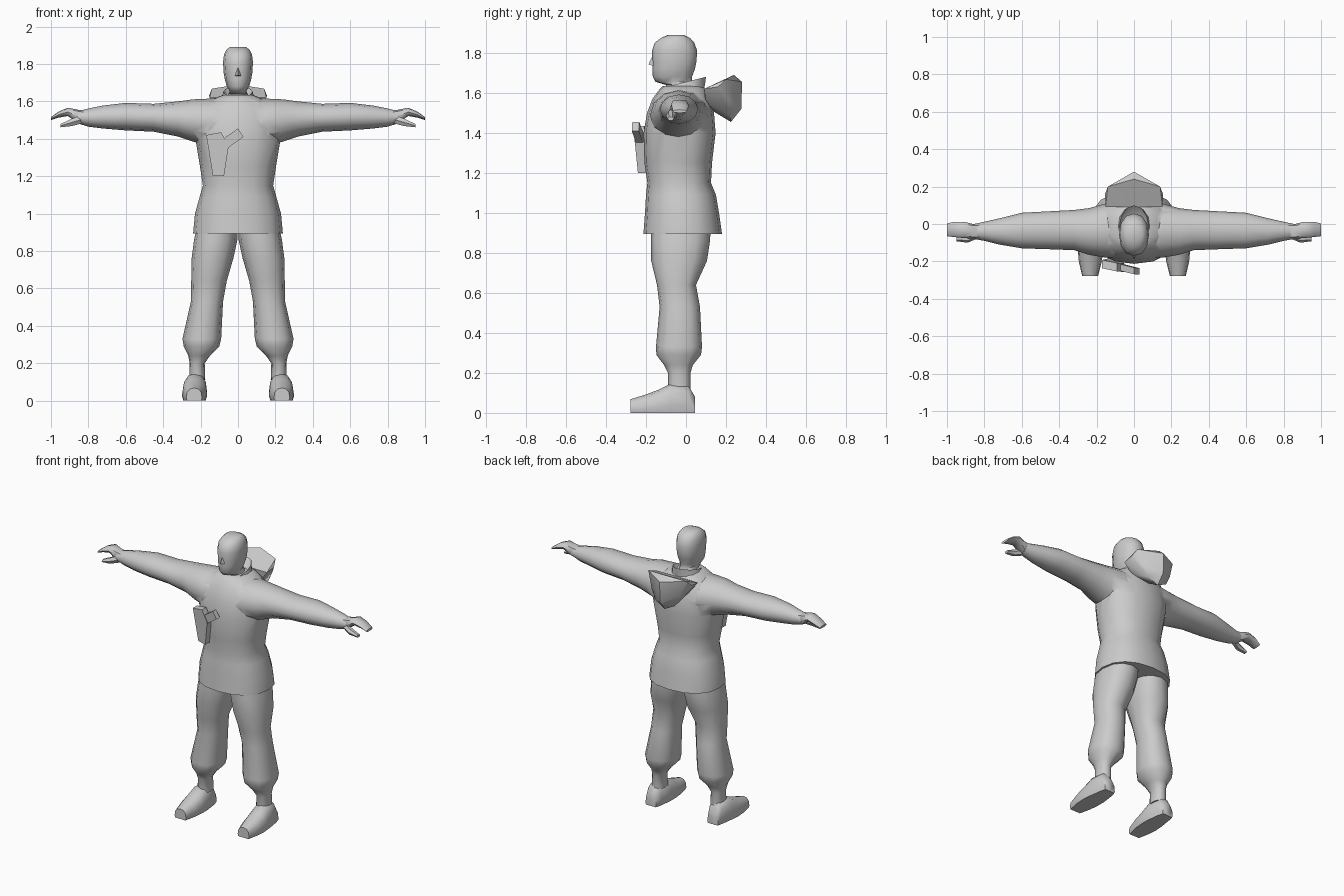
import bpy, bmesh, math


def finish(bm, name, mirror=False, angle=50):
    bmesh.ops.recalc_face_normals(bm, faces=bm.faces[:])
    me = bpy.data.meshes.new(name)
    bm.to_mesh(me)
    bm.free()
    ob = bpy.data.objects.new(name, me)
    bpy.context.collection.objects.link(ob)
    if mirror:
        ob.modifiers.new("Mirror", 'MIRROR').use_clip = False
    smooth(ob, angle)
    return ob


def smooth(ob, angle):
    bpy.ops.object.select_all(action='DESELECT')
    ob.select_set(True)
    bpy.context.view_layer.objects.active = ob
    bpy.ops.object.shade_smooth_by_angle(angle=math.radians(angle))


def loft(name, axis, sections, n=12, power=2.0, mirror=False, shear=0.0):
    """Rings of (position, u0, u1, v0, v1) bridged along an axis; u, v are the other two axes in order."""
    bm = bmesh.new()
    rings = []
    for t, u0, u1, v0, v1 in sections:
        ring = []
        for i in range(n):
            a = 2 * math.pi * i / n
            c, s = math.cos(a), math.sin(a)
            c = math.copysign(abs(c) ** (2 / power), c)
            s = math.copysign(abs(s) ** (2 / power), s)
            co = [(u0 + u1) / 2 + c * (u1 - u0) / 2, (v0 + v1) / 2 + s * (v1 - v0) / 2]
            co.insert(axis, t)
            co[2] = max(0, co[2] + shear * co[1])
            ring.append(bm.verts.new(co))
        rings.append(ring)
    for a, b in zip(rings, rings[1:]):
        for i in range(n):
            j = (i + 1) % n
            bm.faces.new((a[i], a[j], b[j], b[i]))
    bm.faces.new(rings[0])
    bm.faces.new(rings[-1])
    return finish(bm, name, mirror)


def hull(name, points, angle=40):
    bm = bmesh.new()
    for p in points:
        bm.verts.new(p)
    res = bmesh.ops.convex_hull(bm, input=bm.verts[:])
    bmesh.ops.delete(bm, geom=[v for v in res["geom_interior"] if isinstance(v, bmesh.types.BMVert)],
                     context='VERTS')
    return finish(bm, name, False, angle)


X, Y, Z = 0, 1, 2

# Jacket body
body = [(.895, .24, -.213, .18), (1.0, .23, -.205, .165), (1.09, .205, -.2, .15),
        (1.15, .188, -.193, .125), (1.25, .203, -.208, .13), (1.4, .228, -.212, .148),
        (1.5, .225, -.195, .14), (1.57, .19, -.168, .12), (1.615, .13, -.135, .1),
        (1.635, .08, -.115, .08)]
jacket = loft("jacket", Z, [(z, -w, w, a, b) for z, w, a, b in body], n=16, power=2.3)

# Both sleeves in one run, joined into the jacket
half = [(.15, -.18, .11, 1.36, 1.615), (.24, -.165, .085, 1.385, 1.611),
        (.32, -.14, .075, 1.412, 1.6), (.45, -.135, .068, 1.438, 1.587),
        (.6, -.13, .06, 1.445, 1.592), (.72, -.11, .03, 1.455, 1.578),
        (.8, -.09, .012, 1.465, 1.562), (.855, -.08, 0, 1.482, 1.548)]
sleeves = loft("sleeves", X, [(-s[0], *s[1:]) for s in reversed(half)] + half)
mod = jacket.modifiers.new("Union", 'BOOLEAN')
mod.operation, mod.solver, mod.object = 'UNION', 'EXACT', sleeves
bpy.context.view_layer.objects.active = jacket
bpy.ops.object.modifier_apply(modifier=mod.name)
bpy.data.objects.remove(sleeves)
smooth(jacket, 60)

# Hands and thumbs
loft("hand", X, [(.82, -.08, 0, 1.48, 1.55), (.86, -.078, 0, 1.487, 1.556),
                 (.91, -.075, .012, 1.522, 1.566), (.96, -.07, .012, 1.513, 1.545),
                 (1.0, -.065, .003, 1.5, 1.516)], n=8, power=2.6, mirror=True)
loft("thumb", X, [(.83, -.075, -.03, 1.48, 1.53), (.89, -.1, -.055, 1.465, 1.51),
                  (.95, -.092, -.06, 1.46, 1.48)], n=6, mirror=True)

# Trouser legs, bloused above the ankle
loft("trouser_leg", Z, [(.95, 0, .215, -.175, .125), (.86, .003, .235, -.175, .12),
                        (.76, .025, .248, -.174, .105), (.64, .06, .25, -.145, .05),
                        (.53, .08, .252, -.132, .07), (.33, .09, .297, -.15, .08),
                        (.29, .1, .29, -.148, .075), (.24, .15, .266, -.11, .035),
                        (.2, .178, .258, -.09, .022), (.11, .175, .26, -.09, .022)],
     power=2.3, mirror=True)

# Boots with flat soles
loft("boot", Y, [(.045, .19, .27, -.06, .08), (.01, .178, .28, -.06, .14),
                 (-.08, .165, .295, -.06, .145), (-.14, .165, .3, -.06, .115),
                 (-.2, .172, .295, -.05, .092), (-.278, .192, .277, -.04, .068)],
     power=2.4, mirror=True)

# Head, neck and nose
head = [(1.56, .055, -.1, .04), (1.64, .052, -.1, .035), (1.655, .045, -.152, .03),
        (1.68, .06, -.166, .03), (1.72, .071, -.168, .045), (1.755, .077, -.168, .052),
        (1.81, .08, -.17, .056), (1.85, .075, -.157, .042), (1.875, .063, -.125, .02),
        (1.89, .045, -.09, -.01)]
loft("head", Z, [(z, -w, w, a, b) for z, w, a, b in head], power=2.2)
hull("nose", [(0, -.163, 1.795), (-.018, -.16, 1.735), (.018, -.16, 1.735), (0, -.188, 1.742)])

# Collar, higher at the nape
loft("collar", Z, [(1.59, -.11, .11, -.15, .09), (1.62, -.09, .09, -.14, .095),
                   (1.655, -.078, .078, -.125, .1), (1.625, -.06, .06, -.11, .06)],
     shear=.25)

# Folded-down hood
hood = [(0, .24, 1.69), (0, .28, 1.655), (0, .277, 1.52), (0, .225, 1.455),
        (0, .1, 1.53), (0, .09, 1.62)]
for s in (-1, 1):
    hood += [(s * .152, .09, 1.62), (s * .14, .2, 1.668), (s * .155, .16, 1.63),
             (s * .105, .215, 1.56), (s * .07, .22, 1.49), (s * .1, .1, 1.55)]
hull("hood", hood)

# Chest holster and grip, tilted slabs
def slab(name, outline, depth):
    pts = [(x, -.205 - .2 * (x + .14) - .07 * (z - 1.2) + d, z)
           for x, z in outline for d in (-depth / 2, depth / 2)]
    hull(name, pts, 30)

slab("holster", [(-.17, 1.42), (-.09, 1.435), (-.05, 1.36), (-.075, 1.2), (-.135, 1.205)], .045)
slab("grip", [(-.1, 1.385), (.0, 1.455), (.03, 1.41), (-.07, 1.34)], .035)
